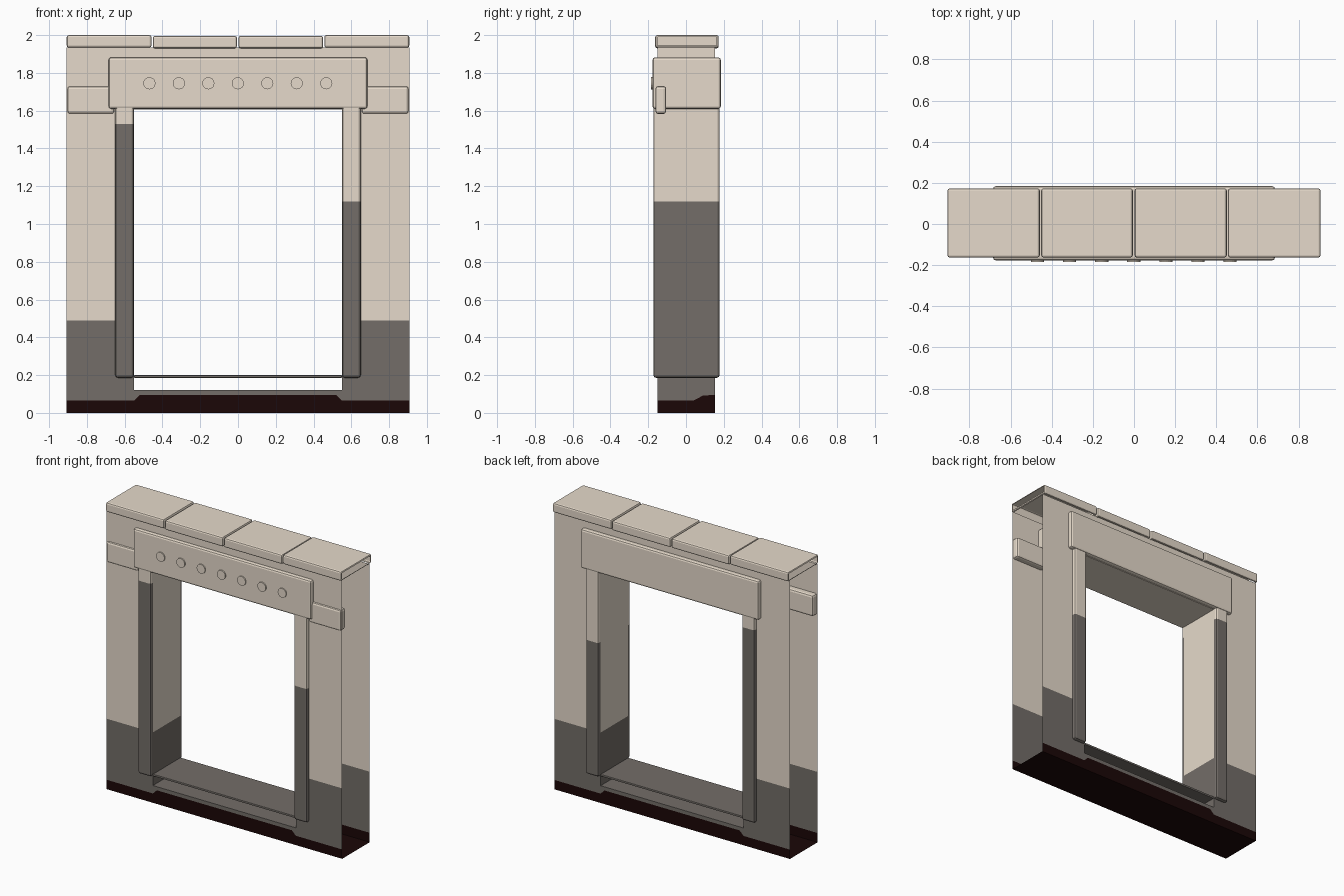
import bpy, bmesh, math
from mathutils import Vector, Matrix

if "Cube" in bpy.data.objects:
    bpy.data.objects.remove(bpy.data.objects["Cube"])


def material(name, rgb):
    m = bpy.data.materials.new(name)
    m.diffuse_color = (*rgb, 1)
    m.use_nodes = True
    m.node_tree.nodes["Principled BSDF"].inputs["Base Color"].default_value = m.diffuse_color
    return m


MATS = [material("beige_stone", (0.79, 0.70, 0.595)),
        material("dark_grey", (0.172, 0.154, 0.139)),
        material("dark_red", (0.011, 0.002, 0.002))]
BEIGE, GREY, RED = 0, 1, 2


def finish(name, bm):
    mesh = bpy.data.meshes.new(name)
    bm.to_mesh(mesh)
    bm.free()
    for m in MATS:
        mesh.materials.append(m)
    ob = bpy.data.objects.new(name, mesh)
    bpy.context.collection.objects.link(ob)
    return ob


def box(name, lo, hi, bevel=0.0, mat=BEIGE, split=None, drop=()):
    """Bevelled box; grey below the split height; faces towards drop directions are removed."""
    lo, hi = Vector(lo), Vector(hi)
    bm = bmesh.new()
    bmesh.ops.create_cube(bm, size=1)
    for v in bm.verts:
        v.co = Vector(a * b for a, b in zip(v.co, hi - lo)) + (lo + hi) / 2
    if bevel:
        bmesh.ops.bevel(bm, geom=bm.edges[:], offset=bevel, segments=2,
                        profile=0.5, affect='EDGES')
    bm.normal_update()
    gone = [f for f in bm.faces if any(f.normal.dot(Vector(d)) > 0.98 for d in drop)]
    bmesh.ops.delete(bm, geom=gone, context='FACES')
    if split:
        bmesh.ops.bisect_plane(bm, geom=bm.verts[:] + bm.edges[:] + bm.faces[:],
                               plane_co=(0, 0, split), plane_no=(0, 0, 1))
    for f in bm.faces:
        low = split and f.calc_center_median().z < split
        f.material_index = GREY if low else mat
    return finish(name, bm)


def sheets(name, polys):
    """Flat open surfaces, each a convex list of points with a material."""
    bm = bmesh.new()
    for pts, mat in polys:
        f = bm.faces.new([bm.verts.new(p) for p in pts])
        f.material_index = mat
    bmesh.ops.remove_doubles(bm, verts=bm.verts[:], dist=1e-5)
    return finish(name, bm)


def columns(line, bands, place, flip):
    """Quads stacked over each span of a base line; bands(mid) lists (bottom, top, material)."""
    polys = []
    for (a, za), (b, zb) in zip(line, line[1:]):
        for lo, hi, mat in bands((a + b) / 2):
            la, lb = (za, zb) if lo is None else (lo, lo)
            ha, hb = (za, zb) if hi is None else (hi, hi)
            loop = [place(a, la), place(b, lb), place(b, hb), place(a, ha)]
            polys.append((loop[::-1] if flip else loop, mat))
    return polys


W, O, Y0, Y1 = 0.907, 0.55, -0.15, 0.153   # wall half width, opening half width, depth
SILL, HEAD, TOP = 0.12, 1.607, 1.935
PAINT, BASE = 0.49, 0.065


# Front and back wall sheets in three colour bands around the opening
def wall_bands(x):
    if abs(x) > O:
        return [(0, None, RED), (None, PAINT, GREY), (PAINT, TOP, BEIGE)]
    return [(0, None, RED), (None, SILL, GREY), (HEAD, TOP, BEIGE)]


base_line = [(-W, BASE), (-O, BASE), (-0.52, 0.095), (0.52, 0.095), (O, BASE), (W, BASE)]
for name, y in (("front_wall", Y0), ("back_wall", Y1)):
    sheets(name, columns(base_line, wall_bands, lambda x, z: (x, y, z), y > 0))

# Floor, sill and head of the opening
for name, w, z, mat, up in (("floor", W, 0, RED, False), ("sill", O, SILL, GREY, True),
                            ("opening_head", O, HEAD, BEIGE, False)):
    loop = [(-w, Y0, z), (w, Y0, z), (w, Y1, z), (-w, Y1, z)]
    sheets(name, [(loop if up else loop[::-1], mat)])

# Side walls of the opening, running from the floor to the top
stain = [(Y0, BASE), (0.04, BASE), (0.09, 0.092), (Y1, 0.095)]
for name, s in (("left_reveal", -1), ("right_reveal", 1)):
    sheets(name, columns(
        stain, lambda y: [(0, None, RED), (None, PAINT, GREY), (PAINT, TOP, BEIGE)],
        lambda y, z: (s * O, y, z), s > 0))

# Threshold plate above the sill
box("threshold", (-O, Y0, 0.186), (O, Y1, 0.2), 0.003, GREY)

# Door jambs and side brackets
for side, s, split in (("left", -1, 1.53), ("right", 1, 1.12)):
    a, b = sorted((s * 0.551, s * 0.65))
    box(side + "_jamb", (a, -0.173, 0.186), (b, 0.178, 1.63), 0.014, BEIGE, split)
    a, b = sorted((s * 0.655, s * 0.903))
    box(side + "_bracket", (a, -0.162, 1.583), (b, -0.105, 1.73), 0.014)

# Lintel with a row of studs
box("lintel", (-0.685, -0.177, 1.61), (0.685, 0.184, 1.882), 0.013)
for i in range(7):
    bm = bmesh.new()
    bmesh.ops.create_cone(bm, cap_ends=True, segments=20, radius1=0.032, radius2=0.032,
                          depth=0.02,
                          matrix=Matrix.Translation((-0.001 + 0.156 * (i - 3), -0.175, 1.745))
                          @ Matrix.Rotation(math.pi / 2, 4, 'X'))
    finish("stud_%d" % (i + 1), bm)

# Capping stones: open underneath and at the outer ends
down = (0, 0, -1)
for i, (a, b, z, drop) in enumerate((
        (-0.907, -0.458, 1.934, [down, (-1, 0, 0)]), (-0.451, -0.006, 1.93, [down]),
        (0.003, 0.451, 1.93, [down]), (0.457, 0.907, 1.934, [down, (1, 0, 0)]))):
    box("cap_%d" % (i + 1), (a, -0.163, z), (b, 0.173, z + 0.066), 0.011, drop=drop)
